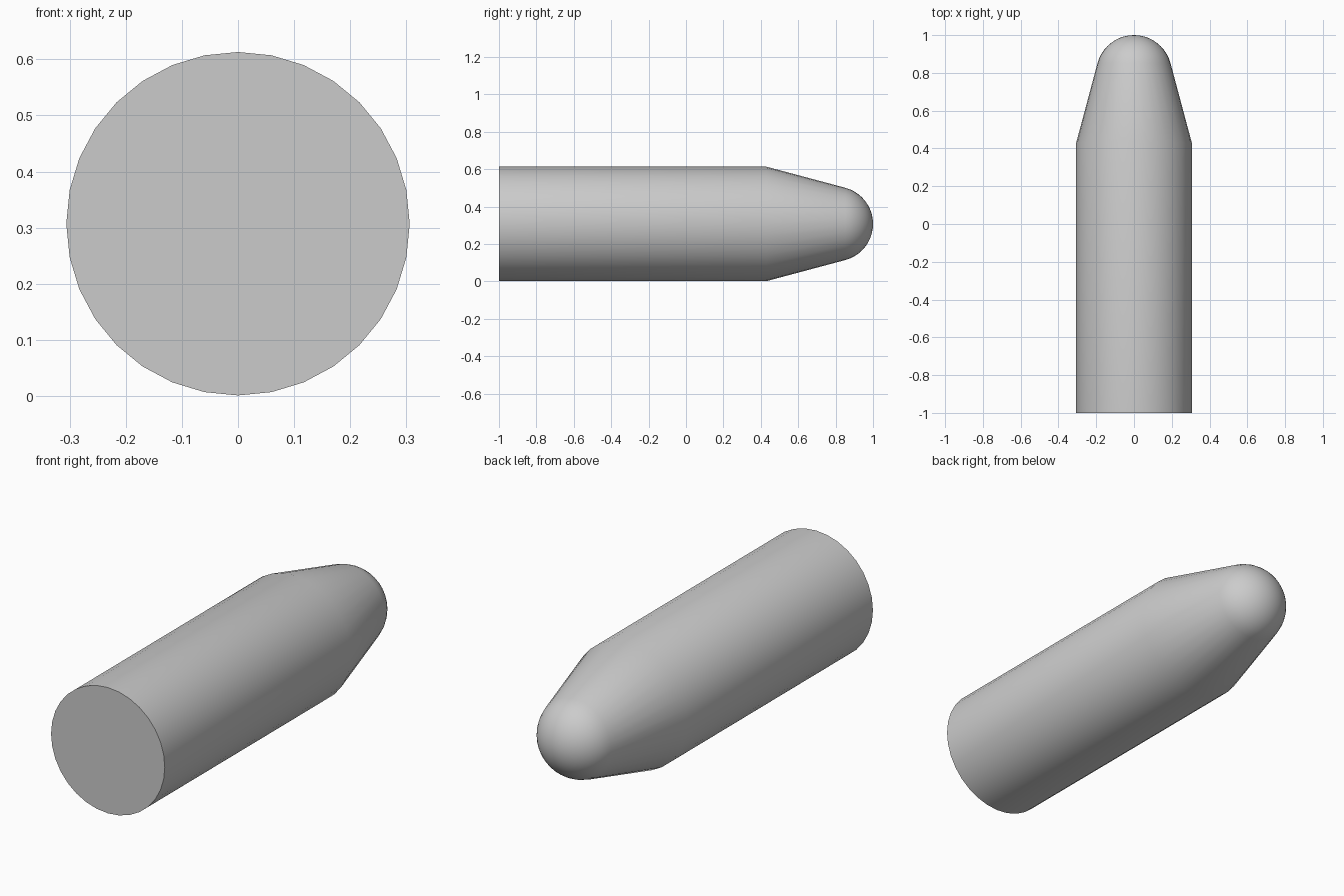
import bpy, bmesh
from math import sin, cos, radians

if "Cube" in bpy.data.objects:
    bpy.data.objects.remove(bpy.data.objects["Cube"])

SIDES = 32
BODY_R, AXIS_Z = 0.306, 0.307
BACK_Y, SHOULDER_Y = -1.0, 0.43
NOSE_R, NOSE_Y, TAPER = 0.2, 0.8, 15   # rounded tip, tangent to a 15 degree cone
NOSE_STEPS = 10

# Half profile as (radius, y): straight body, taper, then rounded nose
profile = [(BODY_R, BACK_Y), (BODY_R, SHOULDER_Y)]
for i in range(NOSE_STEPS):
    a = radians(TAPER + (90 - TAPER) * i / NOSE_STEPS)
    profile.append((NOSE_R * cos(a), NOSE_Y + NOSE_R * sin(a)))

# Revolve the profile around the lengthwise axis
bm = bmesh.new()
rings = []
for r, y in profile:
    ring = []
    for k in range(SIDES):
        t = radians(360 * k / SIDES)
        ring.append(bm.verts.new((r * cos(t), y, AXIS_Z + r * sin(t))))
    rings.append(ring)
for a, b in zip(rings, rings[1:]):
    for k in range(SIDES):
        n = (k + 1) % SIDES
        bm.faces.new((a[k], a[n], b[n], b[k]))

# Flat back cap and pointed fan closing the nose
bm.faces.new(rings[0])
tip = bm.verts.new((0, NOSE_Y + NOSE_R, AXIS_Z))
for k in range(SIDES):
    bm.faces.new((rings[-1][k], rings[-1][(k + 1) % SIDES], tip))
bmesh.ops.recalc_face_normals(bm, faces=bm.faces)

mesh = bpy.data.meshes.new("round_nosed_rod")
bm.to_mesh(mesh)
bm.free()
rod = bpy.data.objects.new("round_nosed_rod", mesh)
bpy.context.collection.objects.link(rod)

# Smooth skin with a crisp back rim
bpy.context.view_layer.objects.active = rod
rod.select_set(True)
bpy.ops.object.shade_smooth_by_angle(angle=radians(30))
